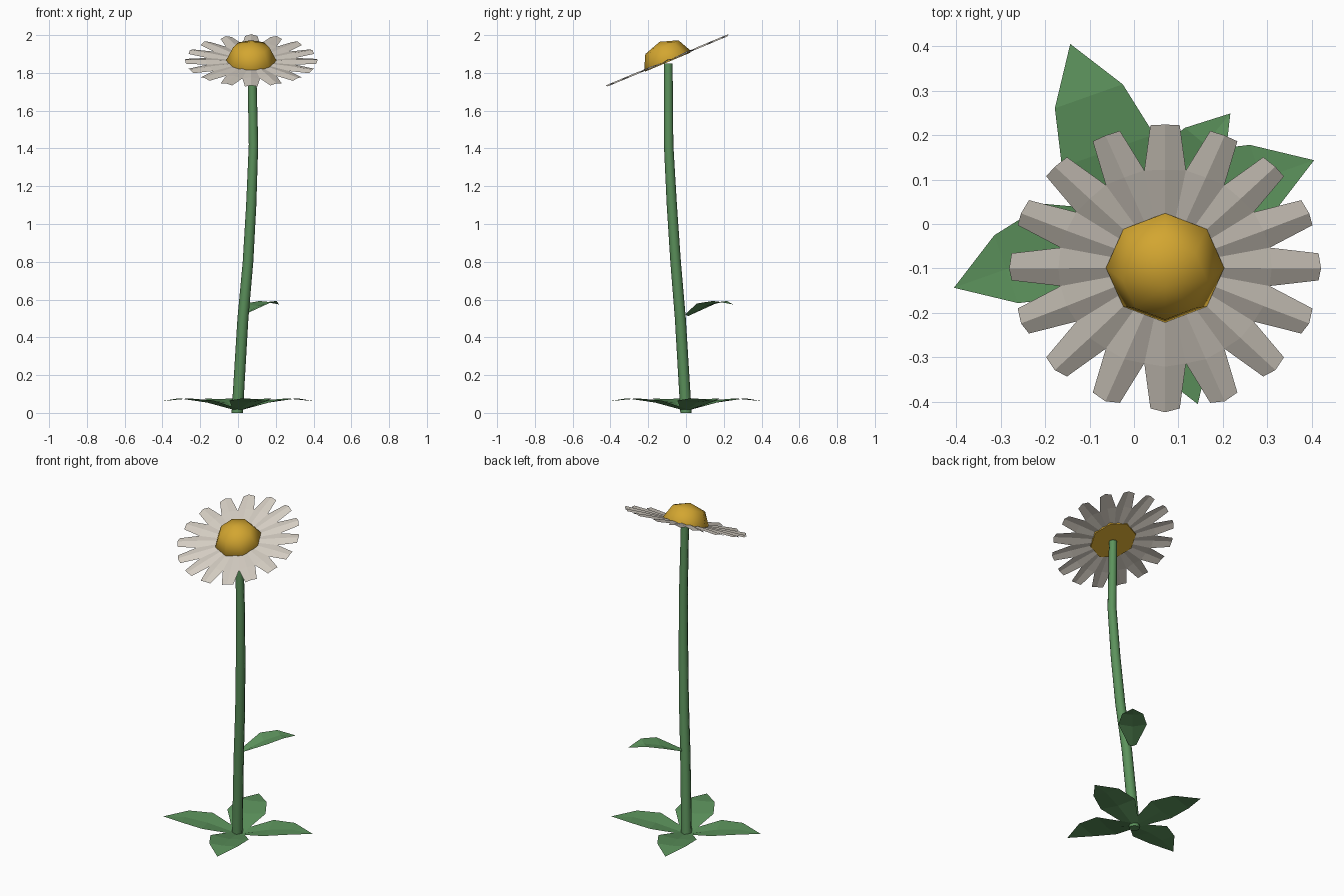
import bpy, bmesh, math
from mathutils import Vector, Matrix

if "Cube" in bpy.data.objects:
    bpy.data.objects.remove(bpy.data.objects["Cube"])


def material(name, rgb):
    m = bpy.data.materials.new(name)
    m.diffuse_color = (*rgb, 1)
    m.use_nodes = True
    m.node_tree.nodes["Principled BSDF"].inputs["Base Color"].default_value = m.diffuse_color
    return m


GREEN = material("leaf green", (0.107, 0.29, 0.107))
CREAM = material("petal white", (0.66, 0.61, 0.54))
YELLOW = material("centre yellow", (0.65, 0.38, 0.03))


def make_object(name, verts, faces, mat, smooth=None):
    mesh = bpy.data.meshes.new(name)
    mesh.from_pydata(verts, [], faces)
    bm = bmesh.new()
    bm.from_mesh(mesh)
    bmesh.ops.remove_doubles(bm, verts=bm.verts, dist=1e-5)
    bm.to_mesh(mesh)
    bm.free()
    mesh.materials.append(mat)
    ob = bpy.data.objects.new(name, mesh)
    bpy.context.collection.objects.link(ob)
    if smooth:
        bpy.ops.object.select_all(action='DESELECT')
        ob.select_set(True)
        bpy.context.view_layer.objects.active = ob
        bpy.ops.object.shade_smooth_by_angle(angle=math.radians(smooth))
    return ob


def lathe(rings, sides):
    """Rings of (centre, radius) joined into a capped tube."""
    verts, faces = [], []
    for c, r in rings:
        for i in range(sides):
            a = 2 * math.pi * i / sides
            verts.append(Vector(c) + Vector((r * math.cos(a), r * math.sin(a), 0)))
    for k in range(len(rings) - 1):
        for i in range(sides):
            j = (i + 1) % sides
            faces.append((k * sides + i, k * sides + j, (k + 1) * sides + j, (k + 1) * sides + i))
    faces.append(tuple(reversed(range(sides))))
    if rings[-1][1] > 0.001:
        faces.append(tuple(range((len(rings) - 1) * sides, len(rings) * sides)))
    return verts, faces


# Curved stem
stem = [((-0.004, 0, 0), 0.03), ((0.026, -0.03, 0.5), 0.029), ((0.053, -0.055, 0.8), 0.028),
        ((0.07, -0.075, 1.1), 0.027), ((0.082, -0.092, 1.42), 0.025), ((0.073, -0.094, 1.85), 0.023)]
make_object("stem", *lathe(stem, 8), GREEN, 60)


# Folded leaves: (distance, half width, midrib height, edge height)
LEAF = [(0.0, 0.03, 0.0, 0.008), (0.175, 0.11, 0.045, 0.056),
        (0.305, 0.081, 0.063, 0.067), (0.43, 0.0, 0.052, 0.052)]


def make_leaf(name, base, angle, scale=1.0, rise=1.0):
    verts, faces = [], []
    for d, w, zm, ze in LEAF:
        verts += [(d * scale, w * scale, ze * rise), (d * scale, 0, zm * rise),
                  (d * scale, -w * scale, ze * rise)]
    for k in (0, 3):
        faces += [(k + 1, k + 4, k + 3, k), (k + 2, k + 5, k + 4, k + 1)]
    faces += [(6, 7, 10), (7, 8, 10)]
    ob = make_object(name, verts, faces, GREEN)
    ob.data.transform(Matrix.Translation(base) @ Matrix.Rotation(math.radians(angle), 4, 'Z'))


for i in range(4):
    make_leaf(f"base_leaf_{i + 1}", (0, 0, 0.01), 19.5 + 90 * i)
make_leaf("stem_leaf", (0.02, 0.01, 0.512), 50.5, 0.72, 1.2)

# Flower head frame, tilted towards the front
HEAD = Matrix.Translation((0.07, -0.098, 1.865)) @ Matrix.Rotation(math.radians(22.7), 4, 'X')

# Sixteen ridged petals joined in a ring
N, UP, LOW = 16, 0.005, -0.004
verts, faces = [], []
for i in range(N):
    a = 2 * math.pi * i / N
    h = math.pi / N

    def polar(r, t, z):
        return (r * math.cos(a + t), r * math.sin(a + t), z)

    b = len(verts)
    tip = math.atan(0.033 / 0.345)
    verts += [polar(0.1, -h, LOW), polar(0.1, 0, 0), polar(0.1, h, LOW),
              polar(0.24, -h, LOW), polar(0.24, 0, UP), polar(0.24, h, LOW),
              polar(0.347, -tip, LOW), polar(0.351, 0, UP), polar(0.347, tip, LOW)]
    for k in (0, 1, 3, 4):
        faces.append((b + k, b + k + 3, b + k + 4, b + k + 1))
petals = make_object("petals", verts, faces, CREAM)
petals.data.transform(HEAD)

# Domed flower centre
dome = [((0, 0, -0.008), 0.13), ((0, 0, 0.002), 0.133), ((0, 0, 0.077), 0.095), ((0, 0, 0.108), 0.0)]
centre = make_object("flower_centre", *lathe(dome, 8), YELLOW, 60)
centre.data.transform(HEAD)
